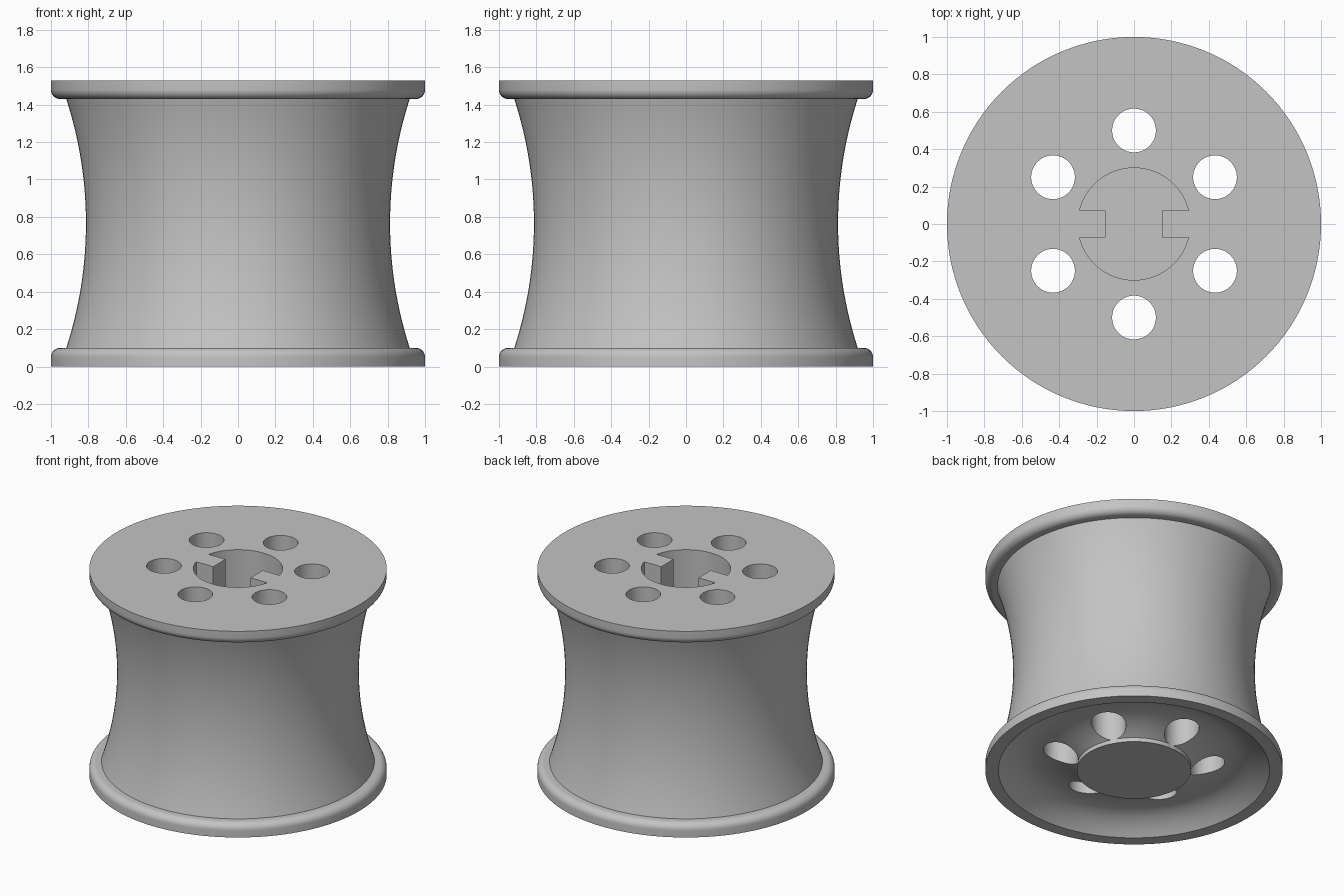
import bpy, bmesh
from math import sin, cos, pi, sqrt, asin

SEGMENTS = 128
HEIGHT = 1.53
FLANGE = 0.10

old = bpy.data.objects.get("Cube")
if old:
    bpy.data.objects.remove(old, do_unlink=True)

grey = bpy.data.materials.new("plain grey")
grey.use_nodes = True
grey.diffuse_color = (0.55, 0.55, 0.55, 1)
grey.node_tree.nodes["Principled BSDF"].inputs["Base Color"].default_value = (0.55, 0.55, 0.55, 1)


def finish(bm, name):
    bmesh.ops.recalc_face_normals(bm, faces=bm.faces)
    mesh = bpy.data.meshes.new(name)
    bm.to_mesh(mesh)
    bm.free()
    mesh.materials.append(grey)
    obj = bpy.data.objects.new(name, mesh)
    bpy.context.collection.objects.link(obj)
    return obj


def lathe(name, profile):
    """Revolve (radius, z) points about z and cap both ends."""
    bm = bmesh.new()
    rings = []
    for r, z in profile:
        angles = [2 * pi * i / SEGMENTS for i in range(SEGMENTS)]
        rings.append([bm.verts.new((r * cos(a), r * sin(a), z)) for a in angles])
    for low, high in zip(rings, rings[1:]):
        for i in range(SEGMENTS):
            j = (i + 1) % SEGMENTS
            bm.faces.new((low[i], low[j], high[j], high[i]))
    bm.faces.new(rings[0])
    bm.faces.new(rings[-1])
    return finish(bm, name)


def prism(name, outline, z0, z1):
    """Extrude a flat outline from z0 to z1."""
    bm = bmesh.new()
    face = bm.faces.new([bm.verts.new((x, y, z0)) for x, y in outline])
    new = bmesh.ops.extrude_face_region(bm, geom=[face])["geom"]
    top = [v for v in new if isinstance(v, bmesh.types.BMVert)]
    bmesh.ops.translate(bm, verts=top, vec=(0, 0, z1 - z0))
    return finish(bm, name)


def circle(cx, cy, r, n):
    return [(cx + r * cos(2 * pi * i / n), cy + r * sin(2 * pi * i / n)) for i in range(n)]


def groove_height(r):
    """Shallow ring hollow under the wheel, between hub and rim."""
    peak, depth = 0.67, 0.115
    if r < peak:
        return depth - 0.085 * ((peak - r) / (peak - 0.385)) ** 2
    return depth * (1 - ((r - peak) / (0.912 - peak)) ** 2)


# Underside: hub boss, ring hollow, rim
profile = [(0.385, 0)]
for i in range(25):
    r = 0.385 + (0.912 - 0.385) * i / 24
    profile.append((r, groove_height(r)))

# Lower flange with a rounded inner edge
ROUND = 0.05
corner = [(1 - ROUND + ROUND * cos(a), FLANGE - ROUND + ROUND * sin(a))
          for a in (pi / 2 * i / 8 for i in range(9))]
lower = [(1, 0)] + corner

# Waisted barrel between the flanges
half = HEIGHT / 2 - FLANGE
sag = 0.105
radius = (half ** 2 + sag ** 2) / (2 * sag)
barrel = []
for i in range(33):
    h = half * (i / 16 - 1)
    barrel.append((0.813 + radius - sqrt(radius ** 2 - h ** 2), HEIGHT / 2 + h))

upper = [(r, HEIGHT - z) for r, z in reversed(lower)]
wheel = lathe("spool_wheel", profile + lower + barrel + upper)

# Six through holes
cutters = []
for k in range(6):
    a = pi / 6 + k * pi / 3
    hole = circle(0.5 * cos(a), 0.5 * sin(a), 0.117, 48)
    cutters.append(prism("hole_cutter", hole, -0.1, HEIGHT + 0.1))

# Central blind bore with two opposite keys
BORE, KEY_X, KEY_Y = 0.3, 0.153, 0.072
start = asin(KEY_Y / BORE)
arc = [start + (pi - 2 * start) * i / 40 for i in range(41)]
half_outline = [(KEY_X, KEY_Y)] + [(BORE * cos(a), BORE * sin(a)) for a in arc] + [(-KEY_X, KEY_Y)]
outline = half_outline + [(-x, -y) for x, y in half_outline]
cutters.append(prism("bore_cutter", outline, 0.1, HEIGHT + 0.1))

bpy.ops.object.select_all(action='DESELECT')
bpy.context.view_layer.objects.active = wheel
wheel.select_set(True)
for cutter in cutters:
    cutter.hide_render = True
    mod = wheel.modifiers.new("cut", 'BOOLEAN')
    mod.operation = 'DIFFERENCE'
    mod.solver = 'EXACT'
    mod.object = cutter
    bpy.ops.object.modifier_apply(modifier=mod.name)
    bpy.data.objects.remove(cutter, do_unlink=True)

bpy.ops.object.shade_smooth_by_angle(angle=pi / 6)
